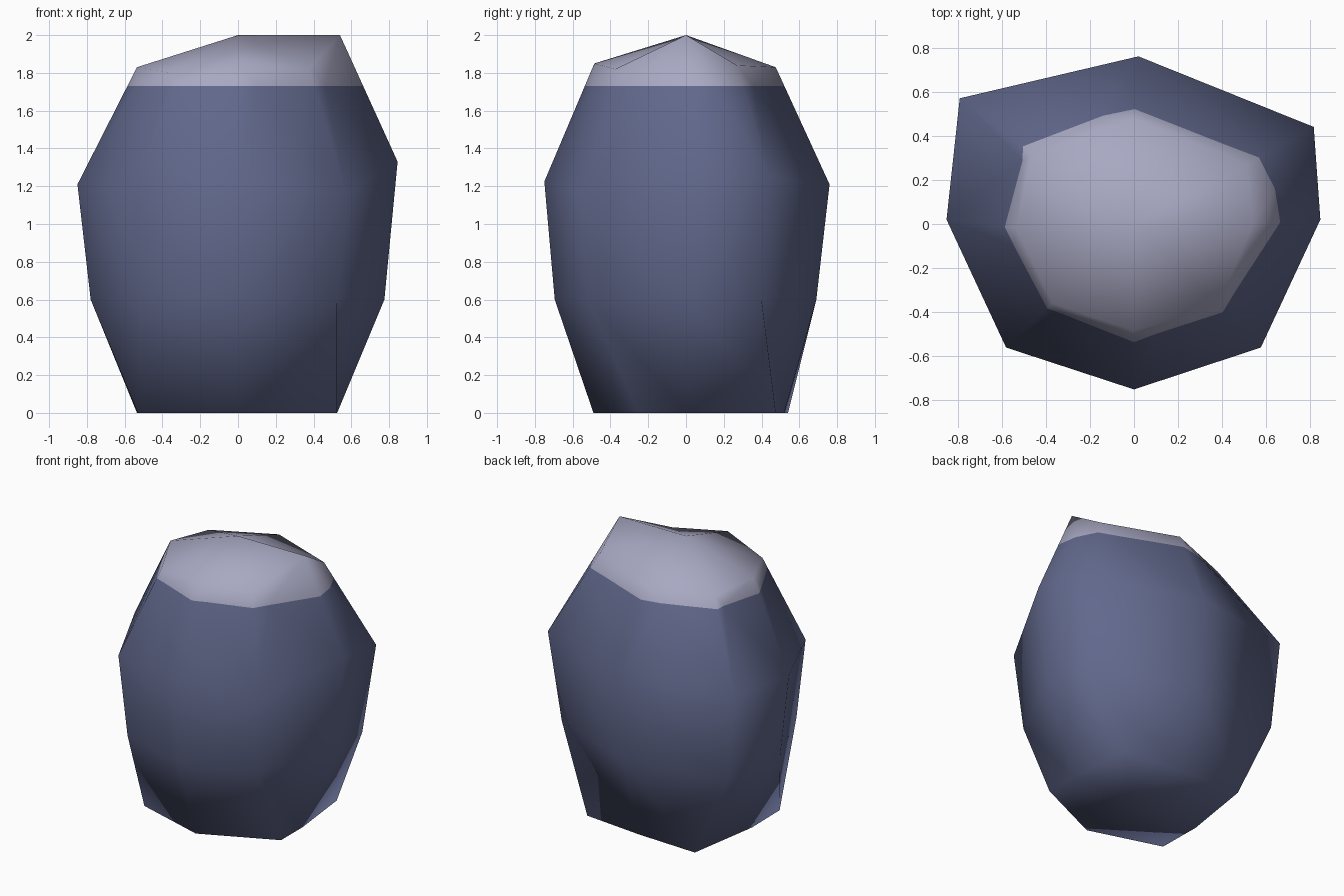
import bpy, bmesh

if "Cube" in bpy.data.objects:
    bpy.data.objects.remove(bpy.data.objects["Cube"])

SNOW_LINE = 1.73

# Four rings of eight points, anticlockwise from +x, from the foot to the shoulder
RINGS = [
    [(.525, 0, 0), (.47, .475, 0), (.02, .52, 0), (-.45, .54, 0),
     (-.535, 0, 0), (-.53, -.33, 0), (0, -.49, 0), (.525, -.25, 0)],
    [(.775, .02, .6), (.73, .4, .6), (.02, .69, .6), (-.73, .55, .6),
     (-.78, .02, .6), (-.52, -.54, .6), (0, -.695, .6), (.525, -.52, .6)],
    [(.845, .02, 1.33), (.815, .44, 1.25), (.02, .76, 1.21), (-.79, .57, 1.26),
     (-.85, .02, 1.21), (-.58, -.56, 1.18), (0, -.75, 1.225), (.575, -.56, 1.16)],
    [(.54, 0, 2), (.51, .27, 1.84), (0, .475, 1.83), (-.46, .32, 1.80),
     (-.535, -.02, 1.83), (-.37, -.36, 1.80), (0, -.485, 1.85), (.375, -.375, 1.82)],
]


def material(name, colour):
    mat = bpy.data.materials.new(name)
    mat.diffuse_color = (*colour, 1)
    mat.use_nodes = True
    mat.node_tree.nodes["Principled BSDF"].inputs["Base Color"].default_value = mat.diffuse_color
    return mat


bm = bmesh.new()
rings = [[bm.verts.new(p) for p in ring] for ring in RINGS]
base = bm.verts.new((0, 0, 0))
peak = bm.verts.new((0, 0, 2))

# Sides, crown and underside
for k in range(8):
    n = (k + 1) % 8
    for low, high in zip(rings, rings[1:]):
        bm.faces.new((high[k], low[k], low[n]))
        bm.faces.new((high[k], low[n], high[n]))
    bm.faces.new((peak, rings[-1][k], rings[-1][n]))
    bm.faces.new((base, rings[0][n], rings[0][k]))

# Cut along the level line and colour everything above it pale
bmesh.ops.bisect_plane(bm, geom=bm.verts[:] + bm.edges[:] + bm.faces[:],
                       plane_co=(0, 0, SNOW_LINE), plane_no=(0, 0, 1))
bmesh.ops.triangulate(bm, faces=bm.faces[:])
for f in bm.faces:
    f.smooth = True
    f.material_index = int(f.calc_center_median().z > SNOW_LINE)

mesh = bpy.data.meshes.new("boulder")
bm.to_mesh(mesh)
bm.free()
mesh.materials.append(material("slate blue stone", (.120, .138, .262)))
mesh.materials.append(material("pale lilac cap", (.390, .390, .540)))
boulder = bpy.data.objects.new("boulder", mesh)
bpy.context.collection.objects.link(boulder)
